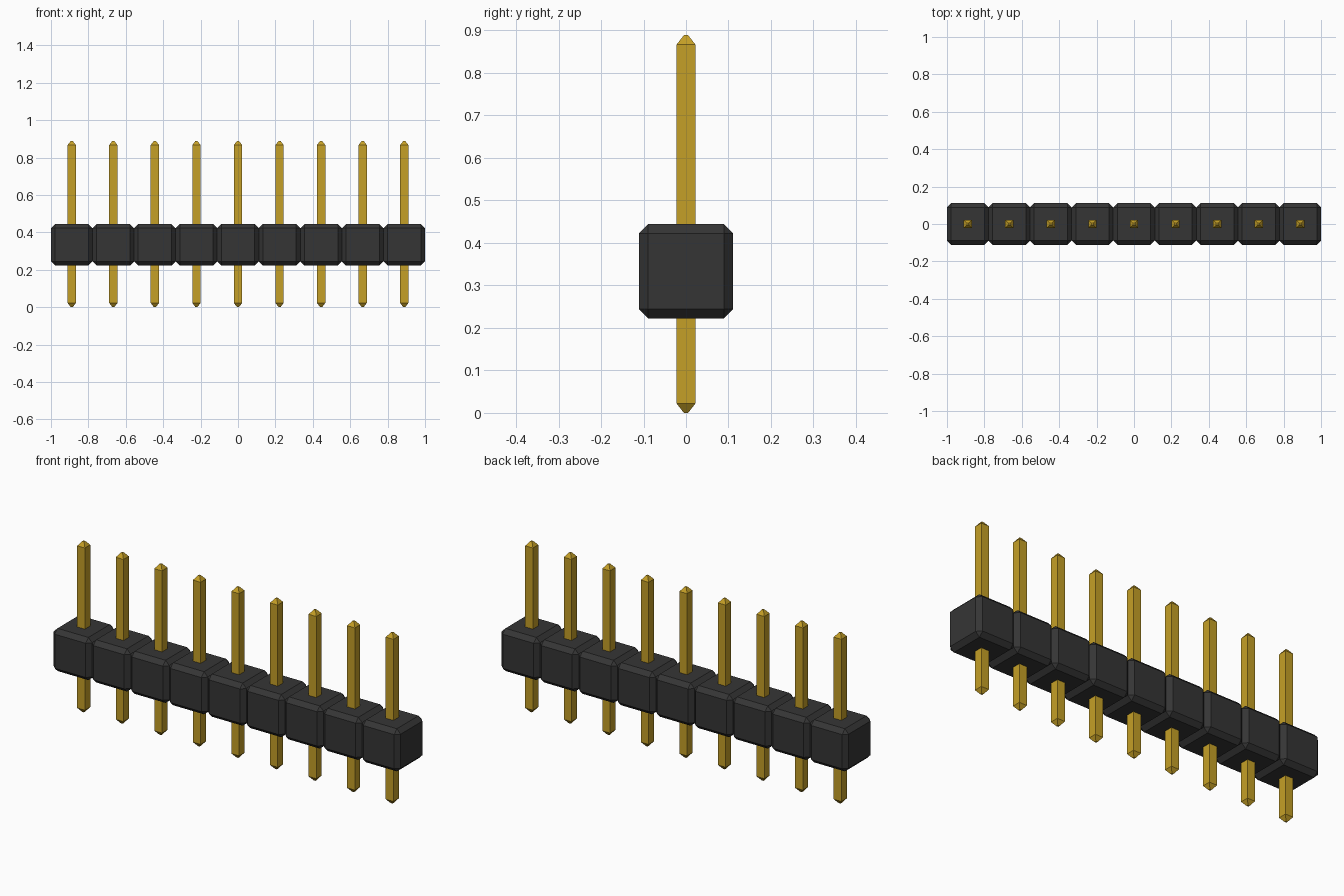
import bpy, bmesh
from mathutils import Matrix

cube = bpy.data.objects.get("Cube")
if cube:
    bpy.data.objects.remove(cube, do_unlink=True)

COUNT = 9
PITCH = 2 / COUNT          # spacing, also the housing block size
CHAMFER = PITCH / 10
PIN_HALF = 0.0222          # half width of the square pin
TIP_HALF = 0.005           # half width of the blunt tip
PIN_TOP = PITCH * 4


def material(name, rgb, roughness, metallic=0.0):
    m = bpy.data.materials.new(name)
    m.use_nodes = True
    m.diffuse_color = (*rgb, 1)
    bsdf = m.node_tree.nodes["Principled BSDF"]
    bsdf.inputs["Base Color"].default_value = (*rgb, 1)
    bsdf.inputs["Roughness"].default_value = roughness
    bsdf.inputs["Metallic"].default_value = metallic
    return m


def finish(bm, name, mat):
    bmesh.ops.recalc_face_normals(bm, faces=bm.faces)
    me = bpy.data.meshes.new(name)
    bm.to_mesh(me)
    bm.free()
    me.materials.append(mat)
    return me


def place(name, mesh, x):
    ob = bpy.data.objects.new(name, mesh)
    ob.location.x = x
    bpy.context.collection.objects.link(ob)


black = material("black plastic", (0.036, 0.036, 0.036), 0.6)
gold = material("gold metal", (0.56, 0.35, 0.02), 0.4)

# Housing block: a cube with every edge chamfered
bm = bmesh.new()
bmesh.ops.create_cube(bm, size=PITCH, matrix=Matrix.Translation((0, 0, PITCH * 1.5)))
bmesh.ops.bevel(bm, geom=bm.edges[:], offset=CHAMFER, segments=1,
                affect='EDGES', profile=0.5)
housing_mesh = finish(bm, "housing_block", black)

# Pin: square rings stacked along z, tapered at both ends
bm = bmesh.new()
rings = []
for z, h in ((0, TIP_HALF), (CHAMFER, PIN_HALF),
             (PIN_TOP - CHAMFER, PIN_HALF), (PIN_TOP, TIP_HALF)):
    rings.append([bm.verts.new((sx * h, sy * h, z))
                  for sx, sy in ((-1, -1), (1, -1), (1, 1), (-1, 1))])
for a, b in zip(rings, rings[1:]):
    for i in range(4):
        j = (i + 1) % 4
        bm.faces.new((a[i], a[j], b[j], b[i]))
bm.faces.new(rings[0][::-1])
bm.faces.new(rings[-1])
pin_mesh = finish(bm, "pin", gold)

# Row of identical blocks and pins
for i in range(COUNT):
    x = (i - (COUNT - 1) / 2) * PITCH
    place(f"housing_block_{i + 1}", housing_mesh, x)
    place(f"pin_{i + 1}", pin_mesh, x)
